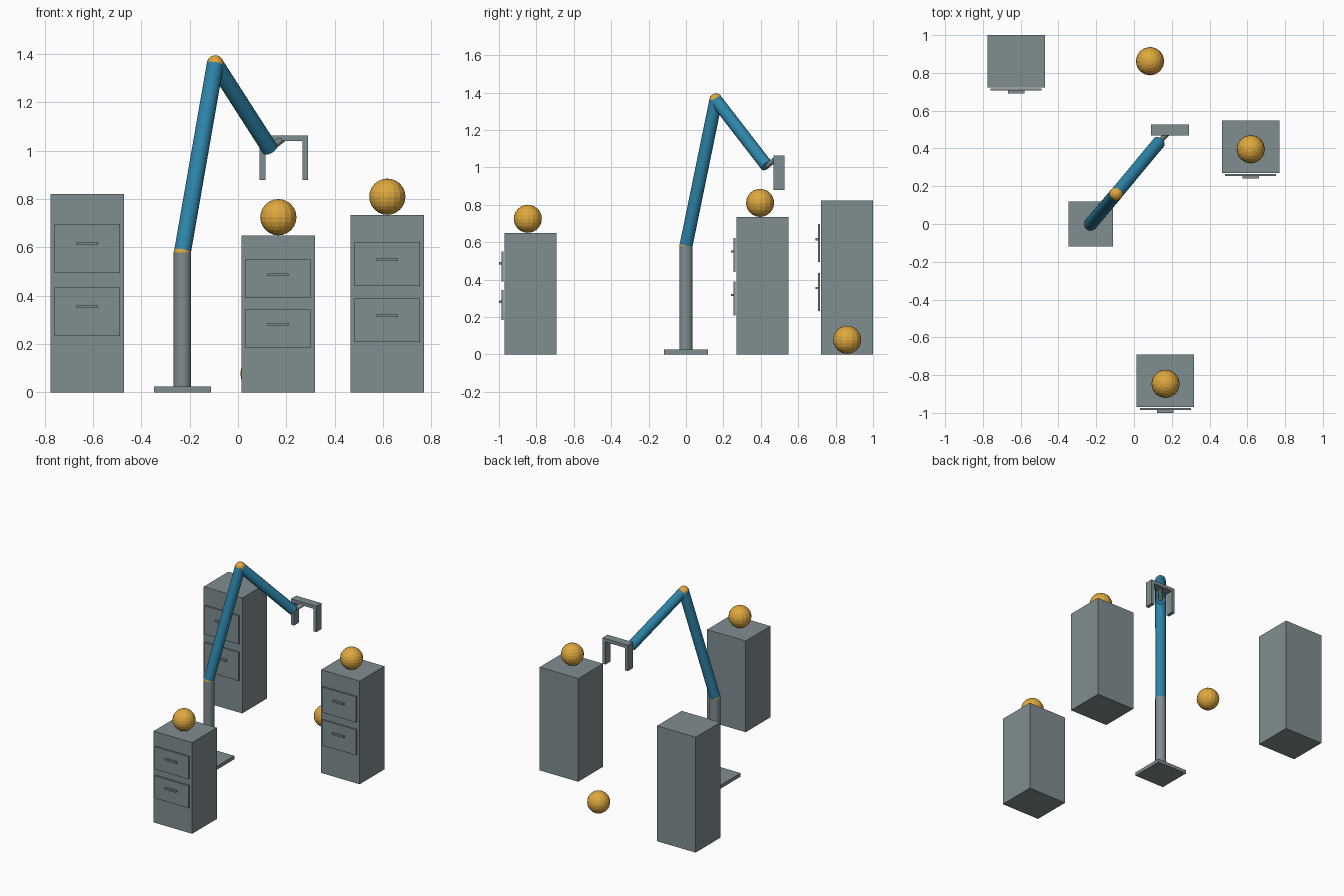
import bpy, math
from mathutils import Vector

if "Cube" in bpy.data.objects:
    bpy.data.objects.remove(bpy.data.objects["Cube"])


def srgb(r, g, b):
    return [((c / 255 + 0.055) / 1.055) ** 2.4 for c in (r, g, b)] + [1.0]


def material(name, rgb):
    m = bpy.data.materials.new(name)
    m.diffuse_color = srgb(*rgb)
    m.use_nodes = True
    m.node_tree.nodes["Principled BSDF"].inputs["Base Color"].default_value = m.diffuse_color
    return m


GREY = material("steel grey", (128, 141, 145))
BLUE = material("arm blue", (46, 134, 171))
GOLD = material("golden yellow", (222, 168, 62))


def finish(name, mat):
    o = bpy.context.object
    o.name = name
    o.data.materials.append(mat)
    return o


def box(name, lo, hi, mat=GREY):
    """Box between two opposite corners."""
    lo, hi = Vector(lo), Vector(hi)
    bpy.ops.mesh.primitive_cube_add(size=1, location=(lo + hi) / 2)
    o = finish(name, mat)
    o.scale = hi - lo
    bpy.ops.object.transform_apply(location=False, rotation=False, scale=True)
    return o


def rod(name, a, b, r, mat):
    """Smooth cylinder running from a to b."""
    a, b = Vector(a), Vector(b)
    d = b - a
    bpy.ops.mesh.primitive_cylinder_add(vertices=24, radius=r, depth=d.length,
                                        location=(a + b) / 2,
                                        rotation=d.to_track_quat('Z', 'Y').to_euler())
    o = finish(name, mat)
    bpy.ops.object.shade_smooth_by_angle(angle=math.radians(35))
    return o


def ball(name, c, r):
    bpy.ops.mesh.primitive_uv_sphere_add(segments=16, ring_count=12, radius=r, location=c)
    return finish(name, GOLD)


# Filing cabinets: centre x, front y, height
W, D = 0.152, 0.278
for label, cx, fy, h in (("left", -0.624, 0.722, 0.822),
                         ("front", 0.166, -0.97, 0.65),
                         ("right", 0.618, 0.27, 0.735)):
    box(label + "_cabinet", (cx - W, fy, 0), (cx + W, fy + D, h))
    # two drawer fronts with a bar handle each
    for level, z0, z1, zh in (("upper", 0.600, 0.848, 0.749), ("lower", 0.283, 0.529, 0.432)):
        box(f"{label}_{level}_drawer", (cx - 0.135, fy - 0.016, z0 * h),
            (cx + 0.135, fy - 0.005, z1 * h))
        box(f"{label}_{level}_handle", (cx - 0.044, fy - 0.03, zh * h - 0.006),
            (cx + 0.044, fy - 0.016, zh * h + 0.006))

# Loose balls: two on cabinets, one on the floor
R = 0.075
ball("front_ball", (0.167, -0.846, 0.65 + R), R)
ball("right_ball", (0.618, 0.396, 0.735 + R), R)
ball("floor_ball", (0.085, 0.862, R + 0.003), R)

# Robot arm: base, column, two links and joints
shoulder = (-0.23, 0.0, 0.58)
elbow = (-0.094, 0.16, 1.36)
wrist = (0.132, 0.432, 1.008)
box("base_plate", (-0.348, -0.118, 0), (-0.112, 0.118, 0.025))
rod("column", (-0.23, 0, 0.02), shoulder, 0.036, GREY)
ball("shoulder_joint", shoulder, 0.036)
rod("upper_arm", shoulder, elbow, 0.035, BLUE)
ball("elbow_joint", elbow, 0.035)
rod("forearm", elbow, wrist, 0.034, BLUE)
rod("wrist_rod", wrist, (0.188, 0.492, 1.052), 0.014, GREY)

# Gripper: crossbar and two fingers
box("gripper_bar", (0.09, 0.468, 1.04), (0.29, 0.526, 1.064))
for side, x in (("left", 0.09), ("right", 0.266)):
    box(side + "_finger", (x, 0.468, 0.88), (x + 0.024, 0.526, 1.04))
